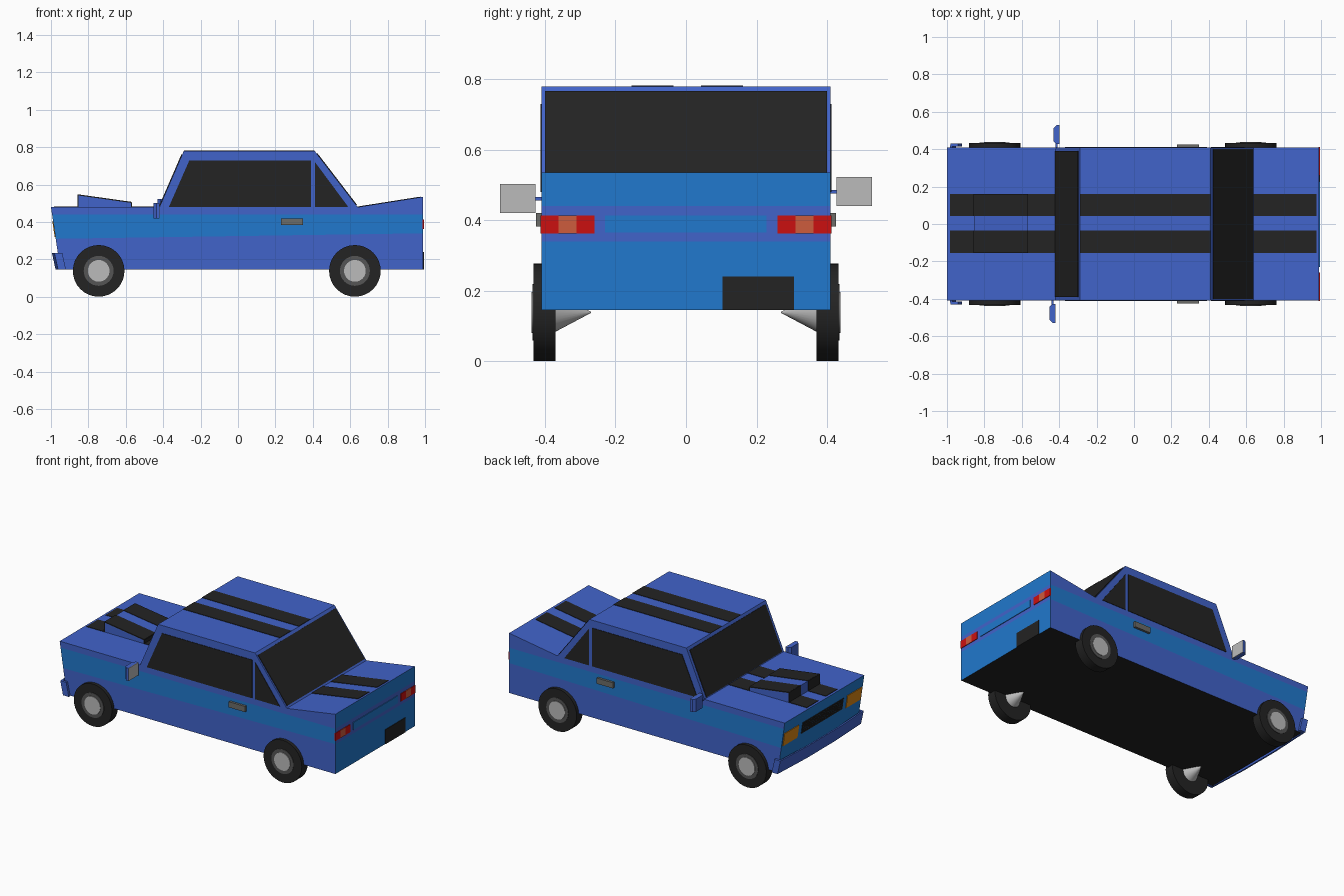
import bpy, bmesh, math
from mathutils import Matrix, Vector

if "Cube" in bpy.data.objects:
    bpy.data.objects.remove(bpy.data.objects["Cube"], do_unlink=True)


def material(name, r, g, b):
    m = bpy.data.materials.new(name)
    m.use_nodes = True
    m.diffuse_color = (r, g, b, 1)
    m.node_tree.nodes["Principled BSDF"].inputs["Base Color"].default_value = (r, g, b, 1)
    return m


BLUE = material("royal blue", .053, .125, .59)
SKY = material("bright blue", .015, .19, .61)
BLACK = material("black", .017, .017, .017)
RED = material("red", .6, .005, .005)
CORAL = material("coral", .61, .107, .048)
AMBER = material("amber", .7, .24, .007)
SILVER = material("light grey", .5, .5, .5)
GREY = material("mid grey", .15, .15, .14)
STEEL = material("dark grey", .09, .09, .09)


def finish(bm, name, mats):
    bmesh.ops.recalc_face_normals(bm, faces=bm.faces)
    me = bpy.data.meshes.new(name)
    bm.to_mesh(me)
    bm.free()
    for m in mats:
        me.materials.append(m)
    ob = bpy.data.objects.new(name, me)
    bpy.context.collection.objects.link(ob)
    return ob


def prism_mesh(pts, axis, a, b):
    # extrude a flat outline along one axis from a to b
    place = {"x": lambda u, v, t: (t, u, v),
             "y": lambda u, v, t: (u, t, v),
             "z": lambda u, v, t: (u, v, t)}[axis]
    bm = bmesh.new()
    low = [bm.verts.new(place(u, v, a)) for u, v in pts]
    high = [bm.verts.new(place(u, v, b)) for u, v in pts]
    bm.faces.new(low)
    bm.faces.new(high[::-1])
    for i in range(len(pts)):
        j = (i + 1) % len(pts)
        bm.faces.new((low[i], low[j], high[j], high[i]))
    return bm


def prism(name, pts, axis, a, b, mat):
    return finish(prism_mesh(pts, axis, a, b), name, [mat])


def box(name, x0, x1, y0, y1, z0, z1, mat):
    return prism(name, [(x0, y0), (x1, y0), (x1, y1), (x0, y1)], "z", z0, z1, mat)


def slab(name, p, q, y0, y1, mat, t=.004):
    # thin plate lying on the outline segment p-q, facing its left side
    p, q = Vector(p), Vector(q)
    d = (q - p).normalized()
    n = Vector((-d.y, d.x)) * t
    return prism(name, [p - n, q - n, q + n, p + n], "y", y0, y1, mat)


def nose(z):
    return -.95 - .05 * (z - .145) / .335


# body shell with colour bands
W = .41
outline = [(-.95, .145), (-1, .48), (-.42, .48), (-.29, .78),
           (.41, .78), (.64, .48), (.99, .535), (.99, .145)]
bm = prism_mesh(outline, "y", -W, W)
bmesh.ops.recalc_face_normals(bm, faces=bm.faces)
lean = Vector((-.015, 0, 1))
for co, no in (((0, 0, .44), (0, 0, 1)), ((0, 0, .325), lean)):
    bmesh.ops.bisect_plane(bm, geom=bm.verts[:] + bm.edges[:] + bm.faces[:],
                           plane_co=co, plane_no=no)
bm.normal_update()
for f in bm.faces:
    c, n = f.calc_center_median(), f.normal
    band = .325 + .015 * c.x < c.z < .44
    if n.z < -.9:
        f.material_index = 2
    elif abs(n.y) > .9:
        f.material_index = int(band)
    elif n.x > .95:
        f.material_index = int(not band)
    elif n.x < -.9 and c.z < .48:
        f.material_index = 1
finish(bm, "body", [BLUE, SKY, BLACK])

# glass
slab("windshield", (-.418, .485), (-.298, .762), -.39, .39, BLACK)
slab("rear_window", (.422, .765), (.633, .49), -.4, .4, BLACK)
for side, s in (("left", 1), ("right", -1)):
    prism(side + "_door_window", [(-.37, .48), (-.26, .73), (.39, .73), (.39, .48)],
          "y", s * .406, s * .413, BLACK)
    prism(side + "_quarter_window", [(.412, .48), (.412, .72), (.59, .48)],
          "y", s * .406, s * .413, BLACK)
    box(side + "_door_handle", .23, .347, s * .4, s * .425, .383, .42, GREY)

# hood scoop
prism("hood_scoop", [(-.855, .47), (-.855, .545), (-.57, .505), (-.57, .47)],
      "y", -.153, .16, BLUE)

# racing stripes
runs = {"hood_front": ((-.985, .48), (-.855, .48)),
        "scoop_front": ((-.855, .48), (-.855, .547)),
        "scoop_top": ((-.855, .545), (-.57, .505)),
        "scoop_back": ((-.57, .505), (-.57, .48)),
        "hood_rear": ((-.57, .48), (-.42, .48)),
        "roof": ((-.29, .78), (.41, .78)),
        "trunk": ((.64, .48), (.975, .5326))}
for part, (p, q) in runs.items():
    slab(part + "_stripe_left", p, q, .042, .161, BLACK, .003)
    slab(part + "_stripe_right", p, q, -.154, -.036, BLACK, .003)

# tail end
for side, s in (("left", 1), ("right", -1)):
    slab(side + "_tail_light", (.99, .413), (.99, .363), s * .26, s * .412, RED)
    slab(side + "_indicator", (.99, .413), (.99, .363), s * .31, s * .362, CORAL, .0048)
slab("trunk_trim", (.99, .413), (.99, .365), -.23, .228, SKY)
slab("number_plate", (.99, .24), (.99, .145), .103, .307, BLACK)

# headlights
for side, s in (("left", 1), ("right", -1)):
    slab(side + "_headlight", (nose(.32), .32), (nose(.405), .405),
         s * .25, s * .4, AMBER)

# grille lattice
for i in range(5):
    z = .33 + .0165 * i
    slab("grille_rail", (nose(z), z), (nose(z + .008), z + .008), -.21, .21, BLACK)
for i in range(22):
    y = -.21 + .0195 * i
    slab("grille_bar", (nose(.33), .33), (nose(.404), .404), y, y + .0105, BLACK)

# wraparound front bumper, leaning forward at the top
half = [(-.93, .415), (-.93, .43), (-.972, .43), (-.985, .15)]
inner = [(-.975, .15), (-.962, .415)]
plan = (half + [(x, -y) for x, y in half[::-1]]
        + [(x, -y) for x, y in inner[::-1]] + inner)
bm = prism_mesh(plan, "z", .145, .235)
for v in bm.verts:
    v.co.x -= (v.co.z - .19) * .22
finish(bm, "front_bumper", [BLUE])

# door mirrors, the right one set lower and further forward
for side, s, dx, dz in (("left", 1, 0, 0), ("right", -1, -.022, -.02)):
    shape = [(-.4, .427), (-.4, .528), (-.415, .528), (-.43, .513), (-.43, .442), (-.415, .427)]
    prism(side + "_mirror_shell", [(x + dx, s * y) for x, y in shape],
          "z", .44 + dz, .523 + dz, BLUE)
    box(side + "_mirror_glass", dx - .402, dx - .397, s * .427, s * .528,
        .44 + dz, .523 + dz, SILVER)
    box(side + "_mirror_stem", dx - .42, dx - .408, s * .4, s * .435,
        .476 + dz, .486 + dz, BLUE)


def disc(name, x, y0, y1, r0, r1, mat):
    # round part along y, radius r0 at y0 and r1 at y1
    bm = bmesh.new()
    bmesh.ops.create_cone(bm, cap_ends=True, segments=32, radius1=r0, radius2=r1,
                          depth=abs(y1 - y0))
    turn = math.pi / 2 if y1 < y0 else -math.pi / 2
    bm.transform(Matrix.Translation((x, (y0 + y1) / 2, .139))
                 @ Matrix.Rotation(turn, 4, "X"))
    ob = finish(bm, name, [mat])
    for p in ob.data.polygons:
        p.use_smooth = len(p.vertices) == 4
    ob.data.set_sharp_from_angle(angle=math.radians(30))


# wheels
for end, x in (("front", -.745), ("rear", .625)):
    for side, s in (("left", 1), ("right", -1)):
        name = end + "_" + side
        disc(name + "_tyre", x, s * .37, s * .432, .138, .138, BLACK)
        disc(name + "_rim", x, s * .42, s * .435, .08, .08, STEEL)
        disc(name + "_hubcap", x, s * .42, s * .438, .058, .058, SILVER)
        disc(name + "_inner_hub", x, s * .37, s * .27, .055, .002, SILVER)
